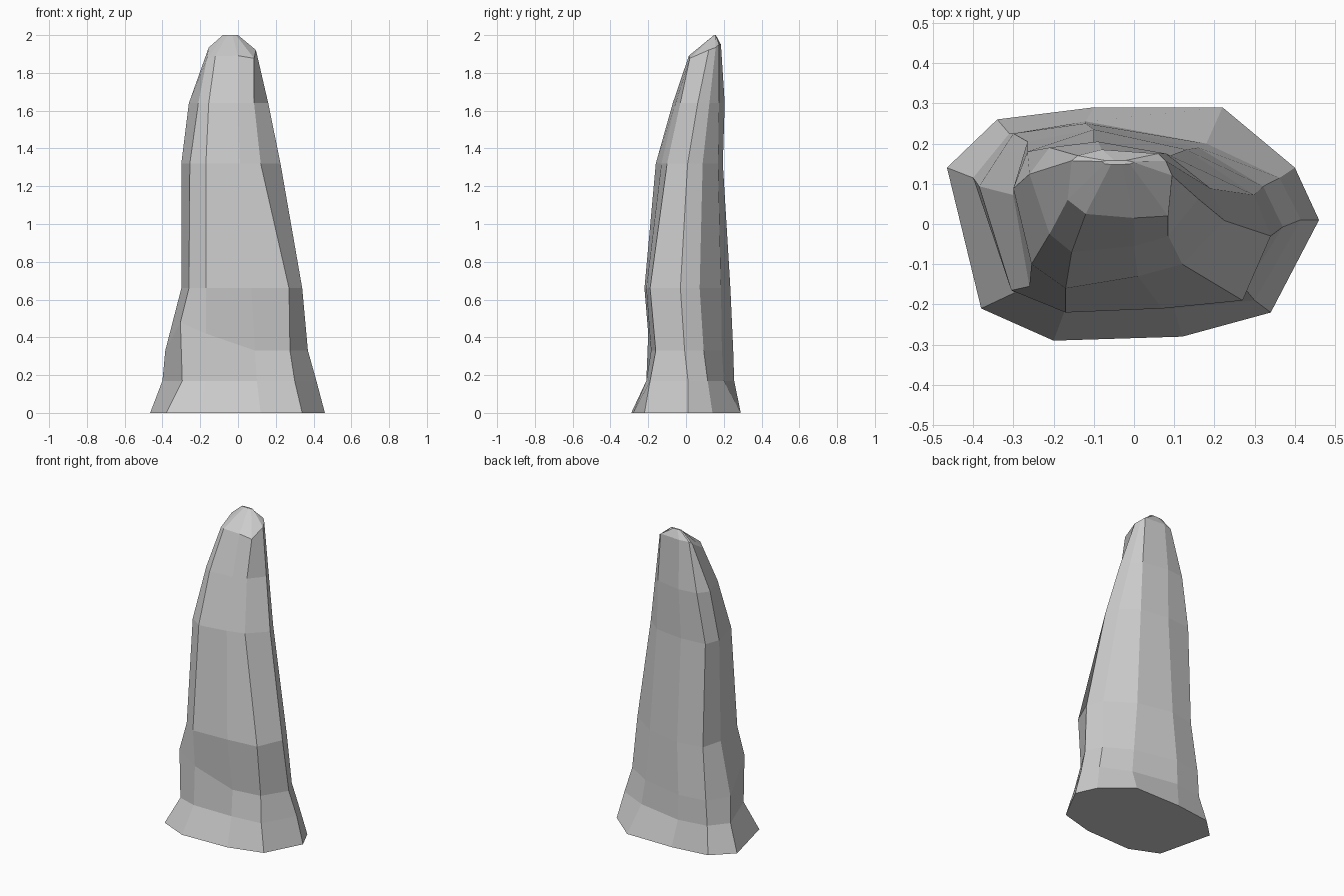
import bpy
import bmesh

default_cube = bpy.data.objects.get("Cube")
if default_cube:
    bpy.data.objects.remove(default_cube, do_unlink=True)

# Footprint of the spire, counter-clockwise from its left-most corner
FOOTPRINT = [(0.46, 0.01), (0.40, 0.14), (0.22, 0.29), (-0.10, 0.29), (-0.34, 0.26),
             (-0.465, 0.14), (-0.38, -0.21), (-0.20, -0.29), (0.12, -0.28), (0.34, -0.22)]

# Each level: height, x range, y range, side corner shift in y, rise from front to back
LEVELS = [
    (0.00, (-0.465, 0.46), (-0.29, 0.29), 0, 0),
    (0.17, (-0.40, 0.415), (-0.21, 0.255), -0.02, 0),
    (0.33, (-0.385, 0.37), (-0.20, 0.25), -0.04, 0),
    (0.66, (-0.30, 0.34), (-0.22, 0.235), -0.045, 0),
    (1.32, (-0.30, 0.225), (-0.16, 0.195), -0.015, 0),
    (1.64, (-0.26, 0.16), (-0.07, 0.205), -0.01, 0),
    (1.92, (-0.155, 0.095), (0.015, 0.18), 0.02, 0.06),
    (2.00, (-0.08, 0.0), (0.148, 0.158), 0, 0),
]

# Irregular ridges running up the back and front, from the second level to the rim
RIDGES = {
    "back_left": (2, [(0.18, 0.20), (0.16, 0.19), (0.13, 0.185),
                      (0.09, 0.17), (0.08, 0.175), (0.06, 0.175)]),
    "back_middle": (3, [(-0.12, 0.255), (-0.12, 0.25), (-0.10, 0.235),
                        (-0.10, 0.195), (-0.09, 0.205), (-0.08, 0.185)]),
    "back_right": (4, [(-0.31, 0.225), (-0.30, 0.225), (-0.265, 0.205),
                       (-0.265, 0.18), (-0.21, 0.19), (-0.14, 0.17)]),
    "front_right": (6, [(-0.295, -0.17), (-0.305, -0.165), (-0.26, -0.155),
                        (-0.255, -0.10), (-0.21, -0.025), (-0.165, 0.06)]),
    "front_inner_right": (7, [(-0.17, -0.21), (-0.17, -0.20), (-0.17, -0.22),
                              (-0.17, -0.16), (-0.155, -0.07), (-0.12, 0.025)]),
    "front_inner_left": (8, [(0.10, -0.21), (0.09, -0.185), (0.07, -0.21),
                             (0.01, -0.13), (0.0, -0.055), (0.0, 0.015)]),
    "front_left": (9, [(0.30, -0.19), (0.275, -0.16), (0.27, -0.19),
                       (0.12, -0.10), (0.085, -0.03), (0.085, 0.02)]),
}
RIDGE_PATHS = dict(RIDGES.values())

# Corners lifted off their level, by (level, corner)
LIFTS = {(2, 6): 0.15, (2, 7): 0.09, (6, 6): -0.025, (6, 9): -0.02}


def remap(value, old, new):
    """Move a value from one range to another."""
    part = (value - old[0]) / (old[1] - old[0])
    return new[0] + part * (new[1] - new[0])


def make_ring(bm, level):
    """Fit the footprint into one level, following the ridges between the ends."""
    height, x_range, y_range, side_shift, rise = LEVELS[level]
    base_x, base_y = LEVELS[0][1], LEVELS[0][2]
    between_ends = 0 < level < len(LEVELS) - 1
    ring = []
    for i, (u, v) in enumerate(FOOTPRINT):
        if between_ends and i in RIDGE_PATHS:
            x, y = RIDGE_PATHS[i][level - 1]
        else:
            x = remap(u, base_x, x_range)
            y = remap(v, base_y, y_range) + side_shift
        z = height + remap(v, base_y, (-rise / 2, rise / 2)) + LIFTS.get((level, i), 0)
        ring.append(bm.verts.new((x, y, z)))
    return ring


def make_material(name, color):
    mat = bpy.data.materials.new(name)
    mat.use_nodes = True
    mat.diffuse_color = color
    mat.node_tree.nodes["Principled BSDF"].inputs["Base Color"].default_value = color
    return mat


# Rock spire: stacked rings joined by faceted bands, closed at both ends
bm = bmesh.new()
rings = [make_ring(bm, level) for level in range(len(LEVELS))]
count = len(FOOTPRINT)
for lower, upper in zip(rings, rings[1:]):
    for i in range(count):
        j = (i + 1) % count
        bm.faces.new((lower[i], lower[j], upper[j], upper[i]))
bm.faces.new(rings[-1])
bm.faces.new(list(reversed(rings[0])))
bmesh.ops.recalc_face_normals(bm, faces=bm.faces[:])

mesh = bpy.data.meshes.new("rock_spire")
bm.to_mesh(mesh)
bm.free()
mesh.materials.append(make_material("stone grey", (0.6, 0.6, 0.6, 1.0)))
spire = bpy.data.objects.new("rock_spire", mesh)
bpy.context.collection.objects.link(spire)
